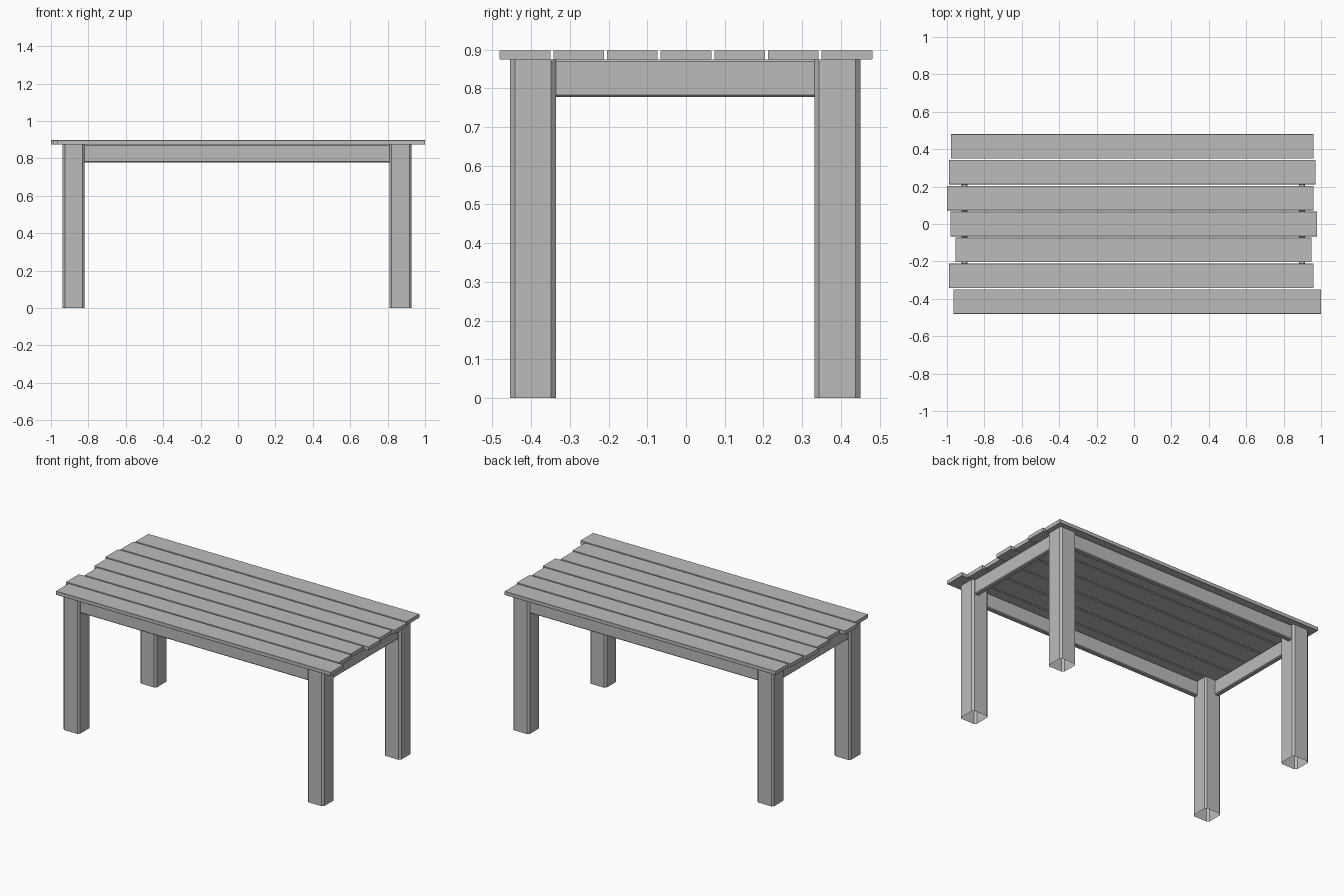
import bpy
import bmesh
from mathutils import Vector

cube = bpy.data.objects.get("Cube")
if cube:
    bpy.data.objects.remove(cube, do_unlink=True)

grey = bpy.data.materials.new("plain_grey")
grey.use_nodes = True
colour = (0.5, 0.5, 0.5, 1)
grey.diffuse_color = colour
grey.node_tree.nodes["Principled BSDF"].inputs["Base Color"].default_value = colour


def beam(name, low, high, axis, chamfer, open_ends=False):
    """Box from low to high, chamfered on the edges that run along axis."""
    low, high = Vector(low), Vector(high)
    bm = bmesh.new()
    bmesh.ops.create_cube(bm, size=1)
    for v in bm.verts:
        v.co = (low + high) / 2 + v.co * (high - low)
    if open_ends:
        ends = [f for f in bm.faces if abs(f.normal[axis]) > 0.9]
        bmesh.ops.delete(bm, geom=ends, context="FACES_ONLY")
    if chamfer:
        along = [e for e in bm.edges
                 if abs(e.verts[0].co[axis] - e.verts[1].co[axis]) > 1e-5]
        bmesh.ops.bevel(bm, geom=along, offset=chamfer, segments=1, affect="EDGES")
    mesh = bpy.data.meshes.new(name)
    bm.to_mesh(mesh)
    bm.free()
    mesh.materials.append(grey)
    obj = bpy.data.objects.new(name, mesh)
    bpy.context.collection.objects.link(obj)
    return obj


# Frame centre and main measures
cx, cy = -0.005, -0.002
leg_x, leg_y, half_leg = 0.874, 0.393, 0.059
plank_bottom, plank_top, apron_bottom = 0.874, 0.898, 0.778
apron_out, half_apron = 0.028, 0.016

# Legs: chamfered hollow posts
for sx, side in ((-1, "right"), (1, "left")):
    for sy, end in ((-1, "front"), (1, "back")):
        x, y = cx + sx * leg_x, cy + sy * leg_y
        beam(f"{end}_{side}_leg", (x - half_leg, y - half_leg, 0),
             (x + half_leg, y + half_leg, plank_bottom), 2, 0.012, True)

# Short aprons between the legs at each end
for s, name in ((-1, "right_apron"), (1, "left_apron")):
    x, reach = cx + s * (leg_x + apron_out), leg_y - half_leg
    beam(name, (x - half_apron, cy - reach, apron_bottom),
         (x + half_apron, cy + reach, plank_bottom), 1, 0.005)

# Long aprons along the front and back
for s, name in ((-1, "front_apron"), (1, "back_apron")):
    y, reach = cy + s * (leg_y + apron_out), leg_x - half_leg
    beam(name, (cx - reach, y - half_apron, apron_bottom),
         (cx + reach, y + half_apron, plank_bottom), 0, 0.005)

# Table top: unevenly cut planks, front to back
plank_ends = [(-0.966, 1.0), (-0.99, 0.96), (-0.955, 0.949), (-0.982, 0.979),
              (-1.0, 0.96), (-0.988, 0.971), (-0.978, 0.96)]
pitch, half_width = 0.1385, 0.0655
for i, (x0, x1) in enumerate(plank_ends):
    y = (i - 3) * pitch
    beam(f"plank_{i + 1}", (x0, y - half_width, plank_bottom),
         (x1, y + half_width, plank_top), 0, 0.0015)
